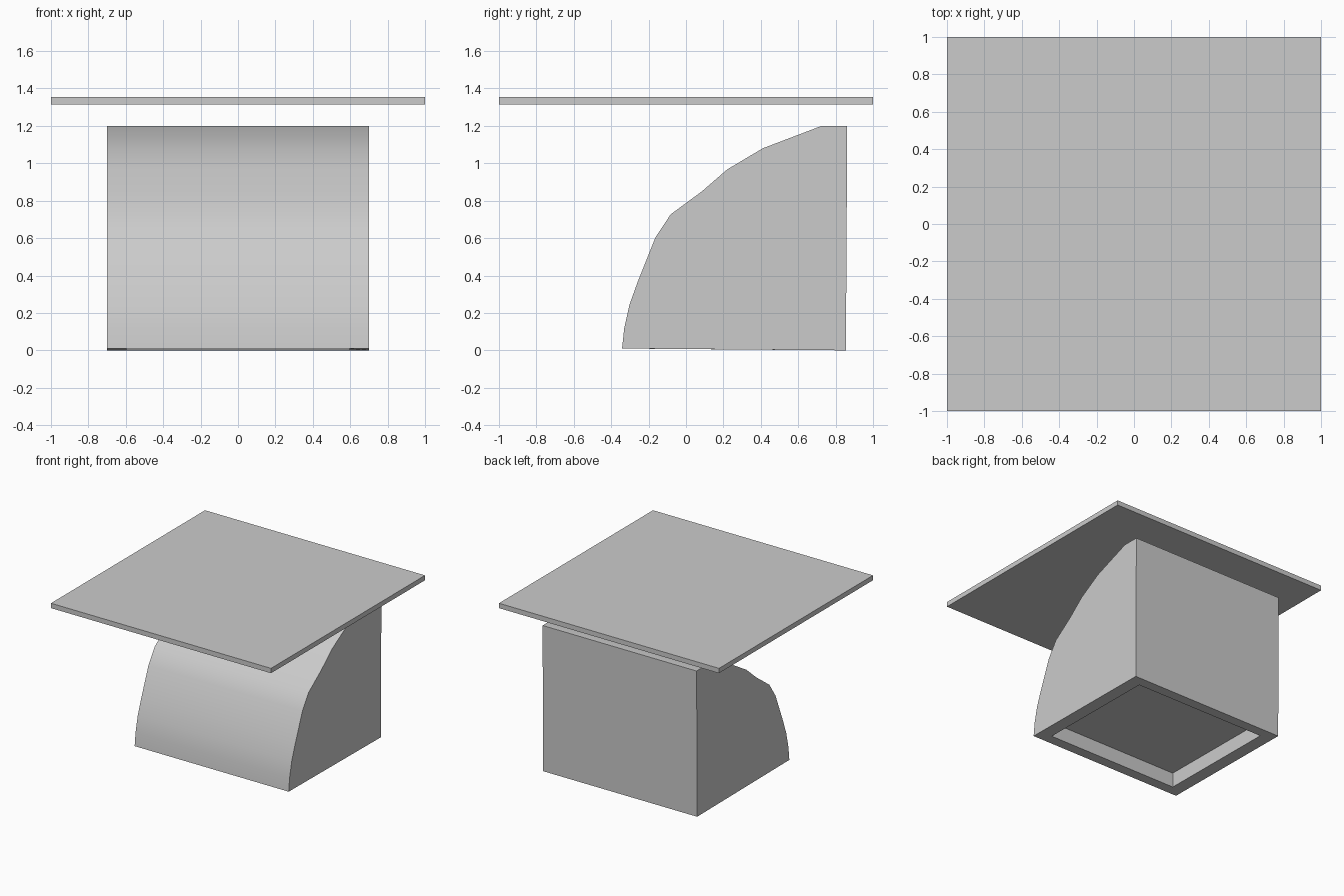
import bpy, bmesh
from mathutils import Vector

if "Cube" in bpy.data.objects:
    bpy.data.objects.remove(bpy.data.objects["Cube"])


def finish(name, bm):
    bmesh.ops.recalc_face_normals(bm, faces=bm.faces[:])
    mesh = bpy.data.meshes.new(name)
    bm.to_mesh(mesh)
    bm.free()
    obj = bpy.data.objects.new(name, mesh)
    bpy.context.collection.objects.link(obj)
    bpy.ops.object.select_all(action='DESELECT')
    obj.select_set(True)
    bpy.context.view_layer.objects.active = obj
    return obj


# Flat square board floating above the body
bm = bmesh.new()
bmesh.ops.create_cube(bm, size=1)
bmesh.ops.scale(bm, vec=(2, 2, 0.04), verts=bm.verts)
bmesh.ops.translate(bm, vec=(0, 0, 1.335), verts=bm.verts)
finish("top_board", bm)

# Body: curved side profile (y, z) extruded along x
profile = [(0.855, 0.0), (-0.342, 0.01), (-0.33, 0.12), (-0.302, 0.245),
           (-0.257, 0.37), (-0.163, 0.605), (-0.082, 0.727), (0.085, 0.85),
           (0.22, 0.967), (0.41, 1.08), (0.725, 1.2), (0.862, 1.2)]
bm = bmesh.new()
side = bm.faces.new([bm.verts.new((-0.7, y, z)) for y, z in profile])
ext = bmesh.ops.extrude_face_region(bm, geom=[side])
bmesh.ops.translate(bm, vec=(1.4, 0, 0),
                    verts=[v for v in ext["geom"] if isinstance(v, bmesh.types.BMVert)])
bmesh.ops.recalc_face_normals(bm, faces=bm.faces[:])

# Underside rim and recess
bottom = min(bm.faces, key=lambda f: f.calc_center_median().z)
bmesh.ops.inset_individual(bm, faces=[bottom], thickness=0.01)
for v in bottom.verts:
    front = v.co.y < 0.25
    v.co = Vector((0.595 if v.co.x > 0 else -0.595,
                   -0.255 if front else 0.77, 0.009 if front else 0.001))
bmesh.ops.inset_individual(bm, faces=[bottom], thickness=0.0)
for v in bottom.verts:
    v.co.z += 0.12
finish("curved_body", bm)
bpy.ops.object.shade_smooth_by_angle(angle=0.52)
